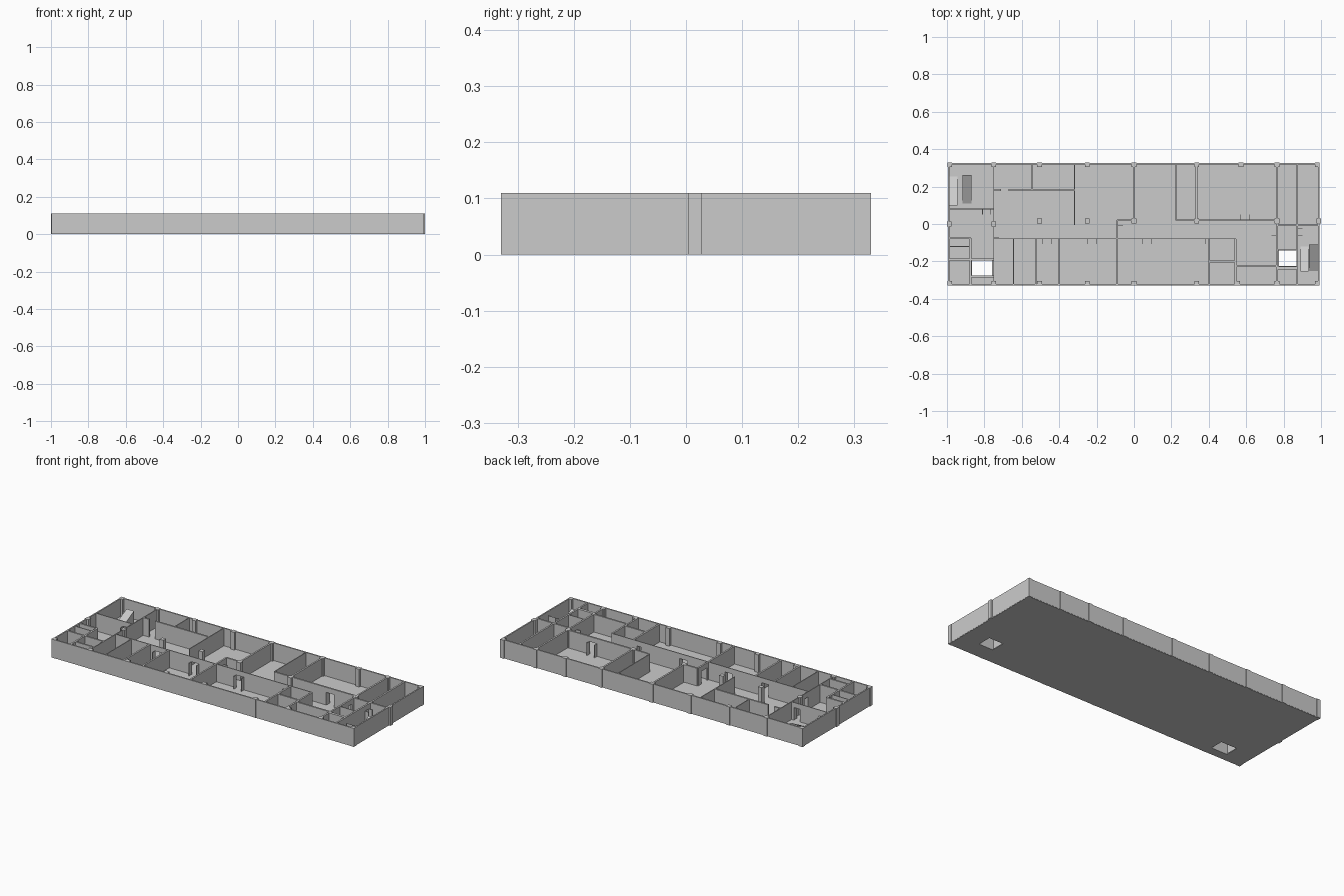
import bpy

H = 0.11        # wall height
F = 0.005       # floor thickness
DOOR = 0.08     # door head height
THIN, THICK = 0.005, 0.01


def mesh(name, verts, faces):
    me = bpy.data.meshes.new(name)
    me.from_pydata(verts, [], faces)
    ob = bpy.data.objects.new(name, me)
    bpy.context.collection.objects.link(ob)
    return ob


def box(name, x0, x1, y0, y1, z0, z1):
    v = [(x, y, z) for z in (z0, z1) for x, y in ((x0, y0), (x1, y0), (x1, y1), (x0, y1))]
    f = [(3, 2, 1, 0), (4, 5, 6, 7), (0, 1, 5, 4), (1, 2, 6, 5), (2, 3, 7, 6), (3, 0, 4, 7)]
    return mesh(name, v, f)


def wall(axis, pos, a, b, t=THICK, doors=(), name="inner_wall"):
    """Wall along an axis at pos from a to b; doors are (start, end) openings."""
    def part(nm, s, e, z0):
        if axis == 'x':
            box(nm, s, e, pos - t / 2, pos + t / 2, z0, H)
        else:
            box(nm, pos - t / 2, pos + t / 2, s, e, z0, H)
    cur = a
    for s, e in doors:
        part(name, cur, s, F * 0.5)
        part("door_lintel", s, e, DOOR)
        cur = e
    part(name, cur, b, F * 0.5)


def leaf(x0, y0, x1, y1):
    t = 0.0015
    box("door_leaf", min(x0, x1) - t, max(x0, x1) + t, min(y0, y1) - t, max(y0, y1) + t, F, DOOR)


def ramp(x0, x1, ylow, yhigh):
    """Sloping stair flight"""
    h = 0.085
    v = [(x0, ylow, F), (x1, ylow, F), (x1, yhigh, F), (x0, yhigh, F), (x1, yhigh, h), (x0, yhigh, h)]
    f = [(3, 2, 1, 0), (0, 1, 4, 5), (2, 3, 5, 4), (1, 2, 4), (0, 5, 3)]
    if yhigh < ylow:
        f = [q[::-1] for q in f]
    mesh("stair_flight", v, f)


# Floor slab as a cell grid, leaving out the two shafts
xs = [-0.994, -0.865, -0.76, 0.775, 0.868, 0.99]
ys = [-0.328, -0.275, -0.225, -0.195, -0.142, 0.324]
holes = {(1, 1), (1, 2), (3, 2), (3, 3)}
solid = lambda i, j: 0 <= i < 5 and 0 <= j < 5 and (i, j) not in holes
idx = lambda i, j, k: k * 36 + i * 6 + j
fv = [(x, y, z) for z in (0, F) for x in xs for y in ys]
ff = []
for i in range(5):
    for j in range(5):
        if not solid(i, j):
            continue
        c = [(i, j), (i + 1, j), (i + 1, j + 1), (i, j + 1)]
        ff.append([idx(*p, 1) for p in c])
        ff.append([idx(*p, 0) for p in reversed(c)])
        for n, (di, dj) in enumerate(((0, -1), (1, 0), (0, 1), (-1, 0))):
            if not solid(i + di, j + dj):
                p, q = c[n], c[(n + 1) % 4]
                ff.append([idx(*p, 0), idx(*q, 0), idx(*q, 1), idx(*p, 1)])
mesh("floor_slab", fv, ff)

# Outer walls
for pos in (-0.325, 0.321):
    wall('x', pos, -0.995, 0.991, 0.008, name="outer_wall")
for pos in (-0.991, 0.987):
    wall('y', pos, -0.326, 0.322, 0.008, name="outer_wall")

# Columns
C = 0.0125
back = [-0.985, -0.75, -0.505, -0.25, 0, 0.335, 0.572, 0.765, 0.98]
front = back[:6] + [0.555, 0.765, 0.98]
spots = [(x, 0.317) for x in back] + [(x, -0.317) for x in front]
spots += [(x, 0.016) for x in (-0.505, -0.25, 0, 0.335, 0.765, 0.9875)]
spots += [(-0.9875, 0.0), (-0.75, 0.0)]
for x, y in spots:
    box("column", x - C, x + C, y - C, y + C, 0, H)

# Walls running left to right: pos, start, end, thickness, door openings
corridor = [(-0.735, -0.705), (-0.49, -0.44), (-0.25, -0.2), (0.045, 0.095), (0.35, 0.38)]
for pos, a, b, t, d in [
    (0.08, -0.99, -0.75, THIN, [(-0.81, -0.765)]),
    (-0.075, -0.99, -0.875, THICK, []),
    (-0.12, -0.99, -0.875, THIN, []),
    (-0.19, -0.99, -0.75, THICK, []),
    (-0.28, -0.875, -0.75, THICK, []),
    (0.182, -0.75, -0.71, THICK, []),
    (0.182, -0.67, -0.315, THICK, []),
    (-0.079, -0.75, 0.545, THIN, corridor[1:]),
    (0.02, -0.09, 0.0, THICK, []),
    (0.02, 0.225, 0.765, THICK, [(0.57, 0.62)]),
    (-0.2, 0.405, 0.54, THICK, []),
    (-0.225, 0.54, 0.765, THICK, []),
    (-0.005, 0.765, 0.985, THICK, []),
    (-0.14, 0.765, 0.873, THIN, []),
    (-0.235, 0.765, 0.873, 0.016, []),
]:
    wall('x', pos, a, b, t, d)

# Walls running front to back
for pos, a, b, t, d in [
    (-0.75, -0.32, 0.32, THIN, [(-0.07, -0.04)]),
    (-0.875, -0.32, -0.075, THICK, []),
    (-0.645, -0.32, -0.08, THIN, []),
    (-0.525, -0.32, -0.08, THICK, []),
    (-0.4, -0.32, -0.08, THICK, []),
    (-0.09, -0.32, 0.02, THICK, [(-0.065, -0.01)]),
    (0.402, -0.32, -0.08, THICK, []),
    (0.542, -0.32, -0.08, THICK, []),
    (0.765, -0.32, 0.32, THICK, [(-0.06, -0.03)]),
    (0.873, -0.32, 0.32, THICK, [(-0.06, -0.03)]),
    (-0.545, 0.182, 0.32, THIN, []),
    (-0.317, -0.005, 0.32, THIN, []),
    (0.0, 0.02, 0.32, THICK, []),
    (0.224, 0.02, 0.32, THIN, []),
    (0.335, 0.02, 0.32, THICK, []),
]:
    wall('y', pos, a, b, t, d)

# Open door leaves
for x in (-0.49, -0.44, -0.25, -0.2, 0.045, 0.095, 0.38):
    leaf(x, -0.08, x, -0.105)
for x in (0.57, 0.62):
    leaf(x, 0.022, x, 0.048)
for x in (-0.81, -0.765):
    leaf(x, 0.08, x, 0.052)
leaf(-0.75, -0.07, -0.722, -0.07)
leaf(-0.09, -0.01, -0.06, -0.01)
leaf(0.765, -0.06, 0.737, -0.06)
leaf(0.873, -0.06, 0.9, -0.06)
leaf(0.873, -0.025, 0.9, -0.025)

# Stair flights in the two stairwells
ramp(-0.988, -0.945, 0.255, 0.1)
ramp(-0.917, -0.868, 0.11, 0.262)
ramp(0.89, 0.932, -0.12, -0.253)
ramp(0.936, 0.984, -0.25, -0.11)
